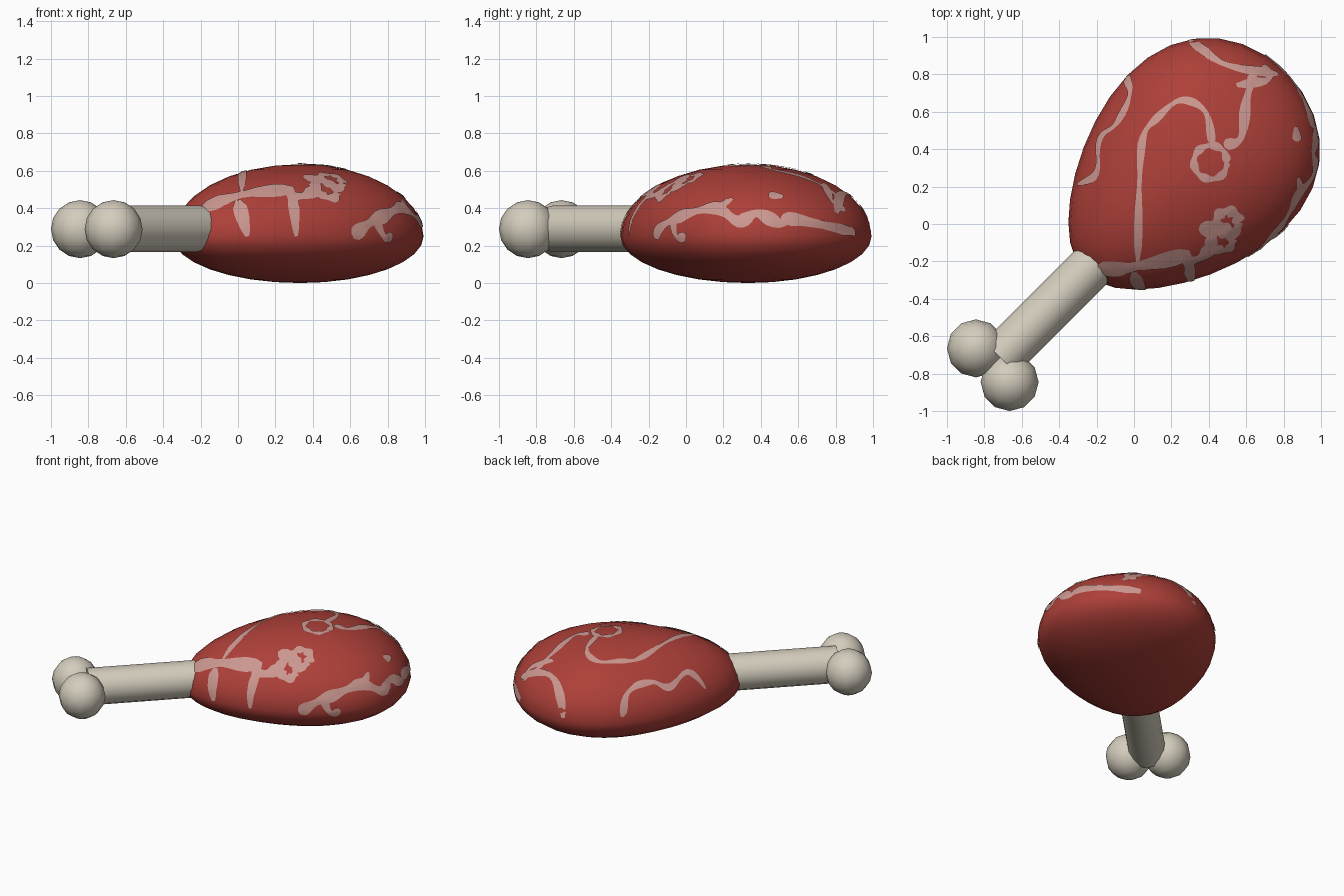
import bpy, bmesh, math
from mathutils import Vector, Matrix
from mathutils.bvhtree import BVHTree

if "Cube" in bpy.data.objects:
    bpy.data.objects.remove(bpy.data.objects["Cube"])

R2 = math.sqrt(0.5)


def material(name, rgb):
    m = bpy.data.materials.new(name)
    m.diffuse_color = (*rgb, 1)
    m.use_nodes = True
    m.node_tree.nodes["Principled BSDF"].inputs["Base Color"].default_value = m.diffuse_color
    return m


RED = material("red meat", (0.42, 0.05, 0.04))
FAT = material("pale fat", (0.60, 0.31, 0.28))
BONE = material("bone ivory", (0.66, 0.61, 0.51))


def diag(u, v, z):
    """u runs from the bone to the meat along the x=y diagonal, v across it."""
    return Vector(((u - v) * R2, (u + v) * R2, z))


def finish(bm, name, mat):
    me = bpy.data.meshes.new(name)
    bm.to_mesh(me)
    bm.free()
    me.materials.append(mat)
    ob = bpy.data.objects.new(name, me)
    bpy.context.collection.objects.link(ob)
    bpy.context.view_layer.objects.active = ob
    ob.select_set(True)
    bpy.ops.object.shade_smooth_by_angle(angle=math.radians(50))
    ob.select_set(False)
    return ob


# Meat: egg outline shrunk in rings up to the top and down to the flatter bottom
SEG, HALF, CU, RIM = 32, 8, 0.47, 0.25
bm = bmesh.new()
rings = []
for j in range(-HALF + 1, HALF):
    phi = j / HALF * math.pi / 2
    z = RIM + math.sin(phi) * (0.385 if j > 0 else 0.25)
    k = math.cos(phi)
    ring = []
    for i in range(SEG):
        t = 2 * math.pi * i / SEG
        u = 0.39 - 0.76 * math.cos(t)
        w = 0.572 * math.sin(t) * (1 - 0.24 * math.cos(t))
        ring.append(bm.verts.new(diag(CU + (u - CU) * k, w * k, z)))
    rings.append(ring)
for a, b in zip(rings, rings[1:]):
    for i in range(SEG):
        n = (i + 1) % SEG
        bm.faces.new((a[i], a[n], b[n], b[i]))
for ring, z in ((rings[0], 0.0), (rings[-1], 0.635)):
    tip = bm.verts.new(diag(CU, 0, z))
    for i in range(SEG):
        bm.faces.new((ring[i], ring[(i + 1) % SEG], tip))
bmesh.ops.recalc_face_normals(bm, faces=bm.faces)
surface = BVHTree.FromBMesh(bm)
finish(bm, "meat", RED)

# Fat marbling: thin ribbons drawn in one view and laid onto the meat
VIEWS = {
    "top": (lambda a, b: Vector((a, b, 3)), Vector((0, 0, -1))),
    "front": (lambda a, b: Vector((a, -3, b)), Vector((0, 1, 0))),
    "right": (lambda a, b: Vector((3, a, b)), Vector((-1, 0, 0))),
}


def on_meat(view, a, b):
    start, way = VIEWS[view]
    p = start(a, b)
    hit = surface.ray_cast(p, way)
    if hit[0] is None:
        hit = surface.find_nearest(p + way * 2.7)
    return hit[0], hit[1]


def smooth_path(pts, steps=6):
    p = [Vector(q) for q in pts]
    p = [2 * p[0] - p[1]] + p + [2 * p[-1] - p[-2]]
    out = []
    for a, b, c, d in zip(p, p[1:], p[2:], p[3:]):
        for s in range(steps):
            t = s / steps
            out.append(0.5 * (2 * b + (c - a) * t + (2 * a - 5 * b + 4 * c - d) * t * t
                              + (3 * b - a - 3 * c + d) * t ** 3))
    return out + [p[-2]]


def ribbon(bm, view, width, pts):
    path = smooth_path(pts)
    hits = [on_meat(view, q.x, q.y) for q in path]
    last = len(path) - 1
    rows = []
    for i, (co, no) in enumerate(hits):
        along = hits[min(i + 1, last)][0] - hits[max(i - 1, 0)][0]
        side = no.cross(along).normalized()
        end = min(i, last - i)
        w = width * (1 + 0.3 * math.sin(0.8 * i)) * (0.5 if end == 0 else 1)
        row = []
        for s in (-1, -0.33, 0.33, 1):
            q, n, _, _ = surface.find_nearest(co + side * w * s)
            row.append((bm.verts.new(q + n * 0.006), n))
        rows.append(row)
    for a, b in zip(rows, rows[1:]):
        for k in range(3):
            f = bm.faces.new((a[k][0], b[k][0], b[k + 1][0], a[k + 1][0]))
            f.normal_update()
            if f.normal.dot(a[k][1]) < 0:
                f.normal_flip()


def loop(bm, x, y, r, width):
    ribbon(bm, "top", width, [(x + r * math.cos(i * math.pi / 4), y + r * math.sin(i * math.pi / 4))
                              for i in range(9)])


bm = bmesh.new()
# veins on top: arch, far vein, its branch, left side
ribbon(bm, "top", .018, [(.42, .42), (.38, .6), (.25, .66), (.12, .56), (.05, .46), (.03, .2), (.02, -.2)])
ribbon(bm, "top", .024, [(.48, .42), (.57, .46), (.6, .66), (.64, .8)])
ribbon(bm, "top", .025, [(.3, .98), (.49, .85), (.77, .8)])
ribbon(bm, "top", .02, [(-.04, .79), (-.02, .69), (-.09, .54), (-.18, .45), (-.2, .27), (-.3, .21)])
loop(bm, .41, .33, .09, .018)
# patch at the bone end, with drips and two holes
ribbon(bm, "front", .042, [(-.19, .4), (.02, .47), (.3, .5)])
ribbon(bm, "front", .03, [(0, .44), (.05, .25)])
ribbon(bm, "front", .024, [(.29, .49), (.31, .25)])
ribbon(bm, "top", .035, [(.37, .01), (.42, -.08), (.37, -.17), (.26, -.21)])
loop(bm, .5, .01, .06, .028)
loop(bm, .47, -.08, .06, .028)
# vein along the right side, with offshoots and a spot
ribbon(bm, "right", .032, [(-.17, .25), (-.1, .32), (.02, .37), (.16, .4), (.28, .33), (.38, .37),
                           (.5, .32), (.58, .34), (.9, .27)])
ribbon(bm, "right", .022, [(-.07, .36), (-.05, .25), (0, .25)])
ribbon(bm, "right", .022, [(.14, .38), (.25, .45)])
ribbon(bm, "right", .022, [(.74, .53), (.78, .43), (.85, .39)])
ribbon(bm, "right", .024, [(.44, .47), (.52, .46)])
finish(bm, "fat_marbling", FAT)

# Bone shaft, lying along the diagonal
bm = bmesh.new()
turn = Matrix.Rotation(math.radians(45), 4, "Z") @ Matrix.Rotation(math.radians(90), 4, "Y")
bmesh.ops.create_cone(bm, cap_ends=True, segments=16, radius1=0.124, radius2=0.124, depth=0.88,
                      matrix=Matrix.Translation(diag(-0.57, 0, 0.29)) @ turn)
finish(bm, "bone_shaft", BONE)

# Two round knobs at the end of the bone
for name, x, y in (("bone_knob_left", -0.845, -0.665), ("bone_knob_right", -0.665, -0.845)):
    bm = bmesh.new()
    bmesh.ops.create_uvsphere(bm, u_segments=12, v_segments=8, radius=0.155,
                              matrix=Matrix.Translation((x, y, 0.288)))
    finish(bm, name, BONE)
